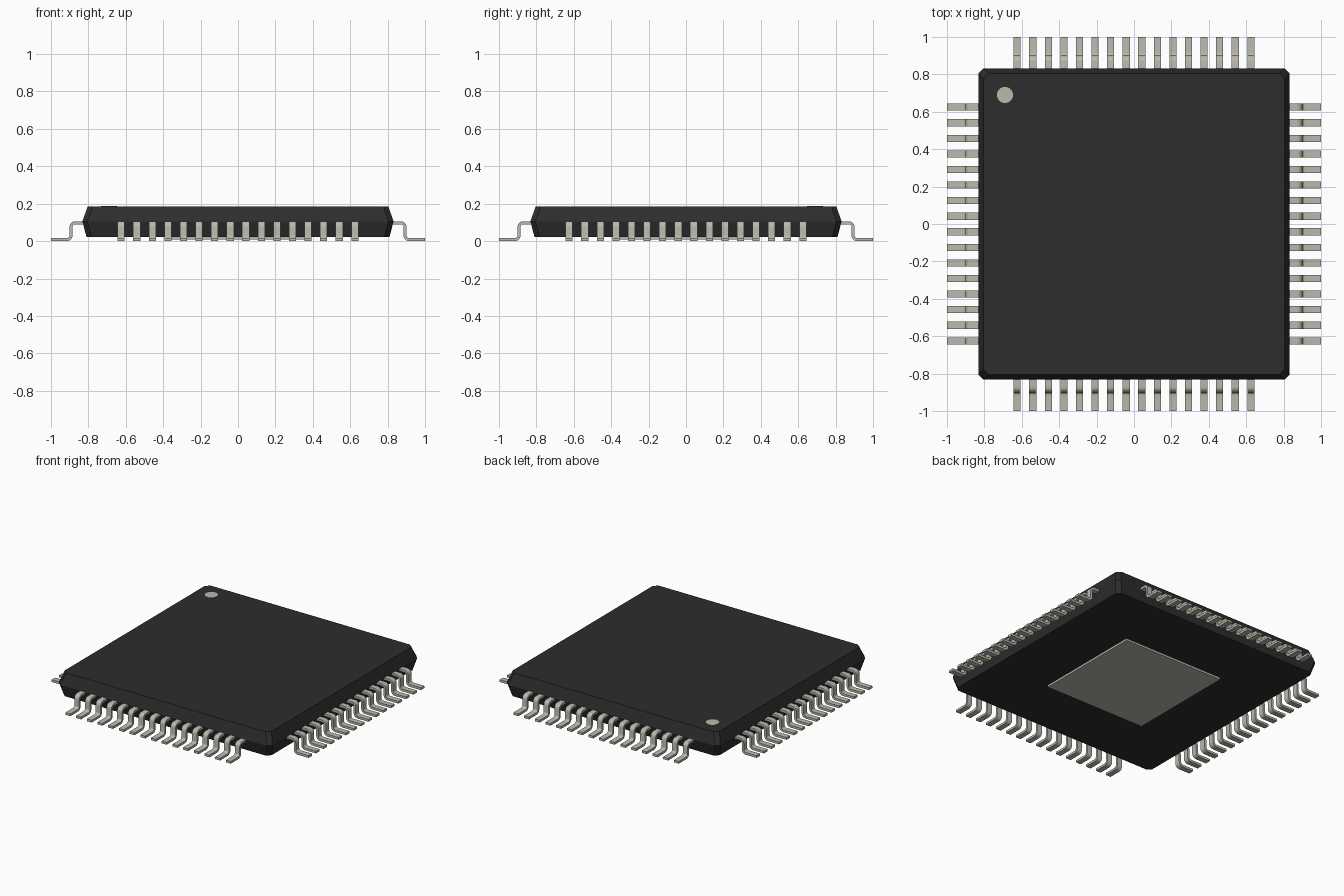
import bpy, bmesh
from math import pi, sin, cos
from mathutils import Vector

if "Cube" in bpy.data.objects:
    bpy.data.objects.remove(bpy.data.objects["Cube"])


def material(name, rgb):
    m = bpy.data.materials.new(name)
    m.use_nodes = True
    m.diffuse_color = (*rgb, 1)
    m.node_tree.nodes["Principled BSDF"].inputs["Base Color"].default_value = (*rgb, 1)
    return m


black = material("black plastic", (0.026, 0.026, 0.026))
silver = material("tinned metal", (0.50, 0.485, 0.42))


def finish(name, bm, mat):
    bmesh.ops.recalc_face_normals(bm, faces=bm.faces)
    mesh = bpy.data.meshes.new(name)
    bm.to_mesh(mesh)
    bm.free()
    mesh.materials.append(mat)
    ob = bpy.data.objects.new(name, mesh)
    bpy.context.collection.objects.link(ob)
    return ob


def octagon(half, cut):
    """Square outline with chamfered corners."""
    inner = half - cut
    quarter = [Vector((half, -inner)), Vector((half, inner))]
    pts = []
    for i in range(4):
        c, s = cos(i * pi / 2), sin(i * pi / 2)
        pts += [(p.x * c - p.y * s, p.x * s + p.y * c) for p in quarter]
    return pts


# Package body: chamfered square, widest at the mould parting line
bm = bmesh.new()
rings = []
for half, z in ((0.81, 0.022), (0.832, 0.105), (0.804, 0.185)):
    rings.append([bm.verts.new((x, y, z)) for x, y in octagon(half, 0.027)])
for low, high in zip(rings, rings[1:]):
    for i in range(8):
        j = (i + 1) % 8
        bm.faces.new((low[i], low[j], high[j], high[i]))
bm.faces.new(rings[0][::-1])
bm.faces.new(rings[-1])
finish("package_body", bm, black)

# Exposed thermal pad underneath
bm = bmesh.new()
bmesh.ops.create_cube(bm, size=1)
bmesh.ops.scale(bm, vec=(0.78, 0.78, 0.016), verts=bm.verts)
bmesh.ops.translate(bm, vec=(0, 0, 0.016), verts=bm.verts)
finish("thermal_pad", bm, silver)

# Pin one marker dot
bm = bmesh.new()
bmesh.ops.create_cone(bm, cap_ends=True, segments=32, radius1=0.043,
                      radius2=0.043, depth=0.004)
bmesh.ops.translate(bm, vec=(-0.69, 0.69, 0.185), verts=bm.verts)
finish("pin_one_marker", bm, silver)

# Gull-wing pin profile: shoulder, bend down, bend out to the foot
PITCH, COUNT, WIDTH, THICK, BEND = 0.0833, 16, 0.038, 0.016, 0.022
TOP, FOOT, KNEE = 0.098, THICK / 2, 0.893


def pin_section():
    steps = [i * pi / 12 for i in range(7)]
    path = [(0.80, TOP, 0, 1)]
    path += [(KNEE - BEND + BEND * sin(a), TOP - BEND + BEND * cos(a), sin(a), cos(a))
             for a in steps]
    path += [(KNEE + BEND - BEND * cos(a), FOOT + BEND - BEND * sin(a), cos(a), sin(a))
             for a in steps]
    path.append((1.0, FOOT, 0, 1))
    h = THICK / 2
    return ([(x + nx * h, z + nz * h) for x, z, nx, nz in path],
            [(x - nx * h, z - nz * h) for x, z, nx, nz in path])


def pin_row(name, angle):
    bm = bmesh.new()
    upper, lower = pin_section()
    start = -PITCH * (COUNT - 1) / 2
    loops = []
    for (ux, uz), (lx, lz) in zip(upper, lower):
        loops.append([bm.verts.new((x, start + side * WIDTH / 2, z))
                      for x, z, side in ((ux, uz, -1), (ux, uz, 1), (lx, lz, 1), (lx, lz, -1))])
    for a, b in zip(loops, loops[1:]):
        for i in range(4):
            j = (i + 1) % 4
            bm.faces.new((a[i], a[j], b[j], b[i]))
    bm.faces.new(loops[0])
    bm.faces.new(loops[-1])
    ob = finish(name, bm, silver)
    bpy.ops.object.select_all(action="DESELECT")
    ob.select_set(True)
    bpy.context.view_layer.objects.active = ob
    bpy.ops.object.shade_smooth_by_angle(angle=pi / 6)
    row = ob.modifiers.new("row", "ARRAY")
    row.count = COUNT
    row.use_relative_offset = False
    row.use_constant_offset = True
    row.constant_offset_displace = (0, PITCH, 0)
    ob.rotation_euler.z = angle


for i, side in enumerate(("left", "back", "right", "front")):
    pin_row(side + "_pins", i * pi / 2)
